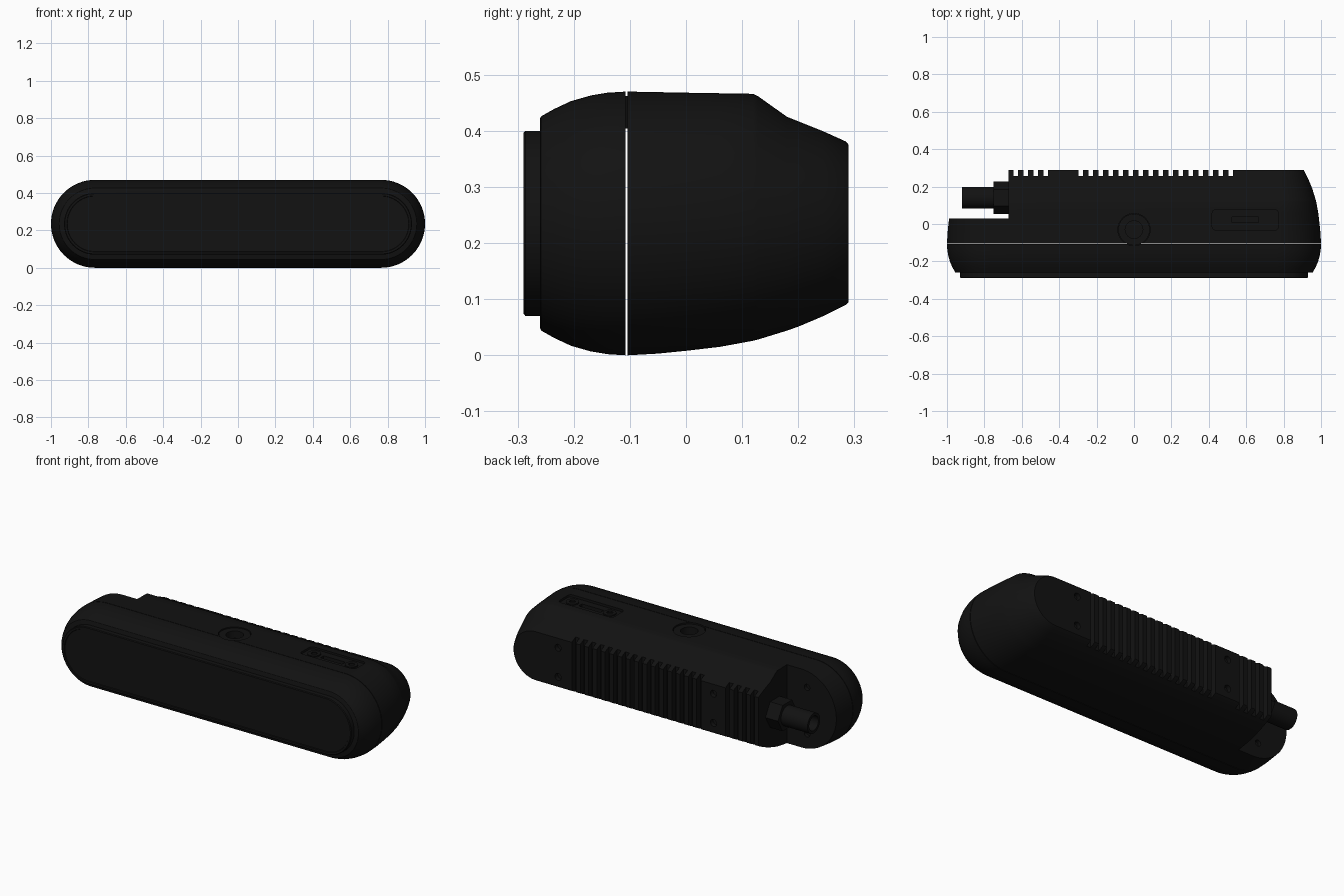
import bpy, bmesh
from math import cos, sin, pi, radians
from mathutils import Matrix

if "Cube" in bpy.data.objects:
    bpy.data.objects.remove(bpy.data.objects["Cube"])

HALF, R, CZ = 0.765, 0.235, 0.235
black = bpy.data.materials.new("matte_black")
black.diffuse_color = (0.006, 0.006, 0.006, 1)
black.use_nodes = True
black.node_tree.nodes["Principled BSDF"].inputs["Base Color"].default_value = black.diffuse_color


def make(name, bm):
    bmesh.ops.recalc_face_normals(bm, faces=bm.faces)
    me = bpy.data.meshes.new(name)
    bm.to_mesh(me)
    bm.free()
    ob = bpy.data.objects.new(name, me)
    bpy.context.collection.objects.link(ob)
    me.materials.append(black)
    return ob


def loft(name, rings, n=32):
    # rings: (y, side radius, top radius) of a stadium cross-section
    bm, loops = bmesh.new(), []
    for y, r, top in rings:
        loop = []
        for side in (1, -1):
            for i in range(n + 1):
                a = -pi / 2 + pi * i / n + (0 if side > 0 else pi)
                h = top if sin(a) > 0 else r
                loop.append(bm.verts.new((side * HALF + r * cos(a), y, CZ + h * sin(a))))
        loops.append(loop)
    for a, b in zip(loops, loops[1:]):
        for i in range(len(a)):
            j = (i + 1) % len(a)
            bm.faces.new((a[i], a[j], b[j], b[i]))
    bm.faces.new(loops[0])
    bm.faces.new(loops[-1])
    return make(name, bm)


def add_box(bm, x0, x1, y0, y1, z0, z1):
    m = Matrix.Translation(((x0 + x1) / 2, (y0 + y1) / 2, (z0 + z1) / 2))
    bmesh.ops.create_cube(bm, size=1, matrix=m @ Matrix.Diagonal((x1 - x0, y1 - y0, z1 - z0, 1)))


def add_cyl(bm, c, r, depth, axis="Z", seg=40):
    rot = {"Z": Matrix(), "X": Matrix.Rotation(pi / 2, 4, "Y"), "Y": Matrix.Rotation(pi / 2, 4, "X")}[axis]
    bmesh.ops.create_cone(bm, cap_ends=True, segments=seg, radius1=r, radius2=r, depth=depth,
                          matrix=Matrix.Translation(c) @ rot)


def cylinder(name, *args, **kw):
    bm = bmesh.new()
    add_cyl(bm, *args, **kw)
    return make(name, bm)


def cut(ob, fill):
    bm = bmesh.new()
    fill(bm)
    cutter = make("cutter", bm)
    cutter.hide_render = True
    mod = ob.modifiers.new("cut", "BOOLEAN")
    mod.operation, mod.solver, mod.object = "DIFFERENCE", "EXACT", cutter
    bpy.context.view_layer.objects.active = ob
    bpy.ops.object.modifier_apply(modifier=mod.name)
    bpy.data.objects.remove(cutter)


# Front shell, bulging from the faceplate back to the seam
front = loft("front_shell", [(y, R - d, R - d) for y, d in (
    (-0.26, 0.048), (-0.258, 0.044), (-0.235, 0.031), (-0.205, 0.017),
    (-0.17, 0.007), (-0.14, 0.002), (-0.1075, 0))])

# Faceplate with a slightly recessed window
loft("faceplate", [(y, R - d, R - d) for y, d in (
    (-0.25, 0.07), (-0.286, 0.07), (-0.29, 0.074), (-0.29, 0.085), (-0.286, 0.087))])

# Rear shell: sides and bottom taper, top stays flat then slopes down
rear = loft("rear_shell", [(y, R - d, t) for y, d, t in (
    (-0.1045, 0, 0.235), (-0.05, 0.003, 0.234), (0, 0.008, 0.233), (0.06, 0.015, 0.232),
    (0.12, 0.026, 0.231), (0.128, 0.028, 0.227), (0.18, 0.044, 0.190), (0.20, 0.051, 0.182),
    (0.245, 0.070, 0.164), (0.285, 0.090, 0.146), (0.29, 0.095, 0.140))])

# Notch for the cable at the left end
cut(rear, lambda bm: add_box(bm, -1.2, -0.67, 0.03, 0.4, -0.1, 0.6))


# Vertical cooling slots across the back
def slots(bm):
    pitch = 0.0535
    xs = [-0.632 + pitch * i for i in range(4)] + [-0.285 + pitch * i for i in range(16)]
    for x in xs:
        add_box(bm, x - 0.013, x + 0.013, 0.257, 0.4, -0.1, 0.6)


cut(rear, slots)


# Screw holes on the back and in the notch
def screw_holes(bm):
    for x in (-0.38, 0.62):
        for z in (0.15, 0.32):
            add_cyl(bm, (x, 0.29, z), 0.02, 0.05, "Y", 20)
    for z in (0.1, 0.37):
        add_cyl(bm, (-0.80, 0.03, z), 0.018, 0.04, "Y", 20)


cut(rear, screw_holes)


# Recessed connector panel on the top
def panel(bm):
    bm2 = bmesh.new()
    add_box(bm2, 0.418, 0.772, -0.033, 0.077, 0.455, 0.6)
    edges = [e for e in bm2.edges if abs(e.verts[0].co.z - e.verts[1].co.z) > 0.1]
    bmesh.ops.bevel(bm2, geom=edges, offset=0.02, segments=4, affect="EDGES", profile=0.5)
    tmp = bpy.data.meshes.new("tmp")
    bm2.to_mesh(tmp)
    bm2.free()
    bm.from_mesh(tmp)
    bpy.data.meshes.remove(tmp)


def port(bm):
    add_box(bm, 0.525, 0.665, 0.007, 0.037, 0.40, 0.6)


cut(rear, panel)
cut(rear, port)

# Panel screws
for side, x in (("left", 0.475), ("right", 0.715)):
    screw = cylinder("panel_screw_" + side, (x, 0.022, 0.452), 0.035, 0.02)
    cut(screw, lambda bm: add_cyl(bm, (x, 0.022, 0.462), 0.018, 0.016, seg=6))

# Threaded mount on the top, set into both shells
MOUNT = (0, -0.03)
for shell in (front, rear):
    cut(shell, lambda bm: add_cyl(bm, (*MOUNT, 0.505), 0.086, 0.2, seg=64))
mount = cylinder("mount_boss", (*MOUNT, 0.433), 0.084, 0.058, seg=64)
cut(mount, lambda bm: add_cyl(bm, (*MOUNT, 0.46), 0.047, 0.08))

# Cable gland: nut and hollow sleeve
cylinder("cable_nut", (-0.705, 0.14, 0.235), 0.0866, 0.09, "X", 6)
sleeve = cylinder("cable_sleeve", (-0.80, 0.14, 0.235), 0.058, 0.24, "X")
cut(sleeve, lambda bm: add_cyl(bm, (-0.92, 0.14, 0.235), 0.042, 0.12, "X"))

# Smooth shading with sharp edges kept
bpy.ops.object.select_all(action="DESELECT")
for ob in bpy.data.objects:
    ob.select_set(True)
bpy.context.view_layer.objects.active = rear
bpy.ops.object.shade_smooth_by_angle(angle=radians(28))
